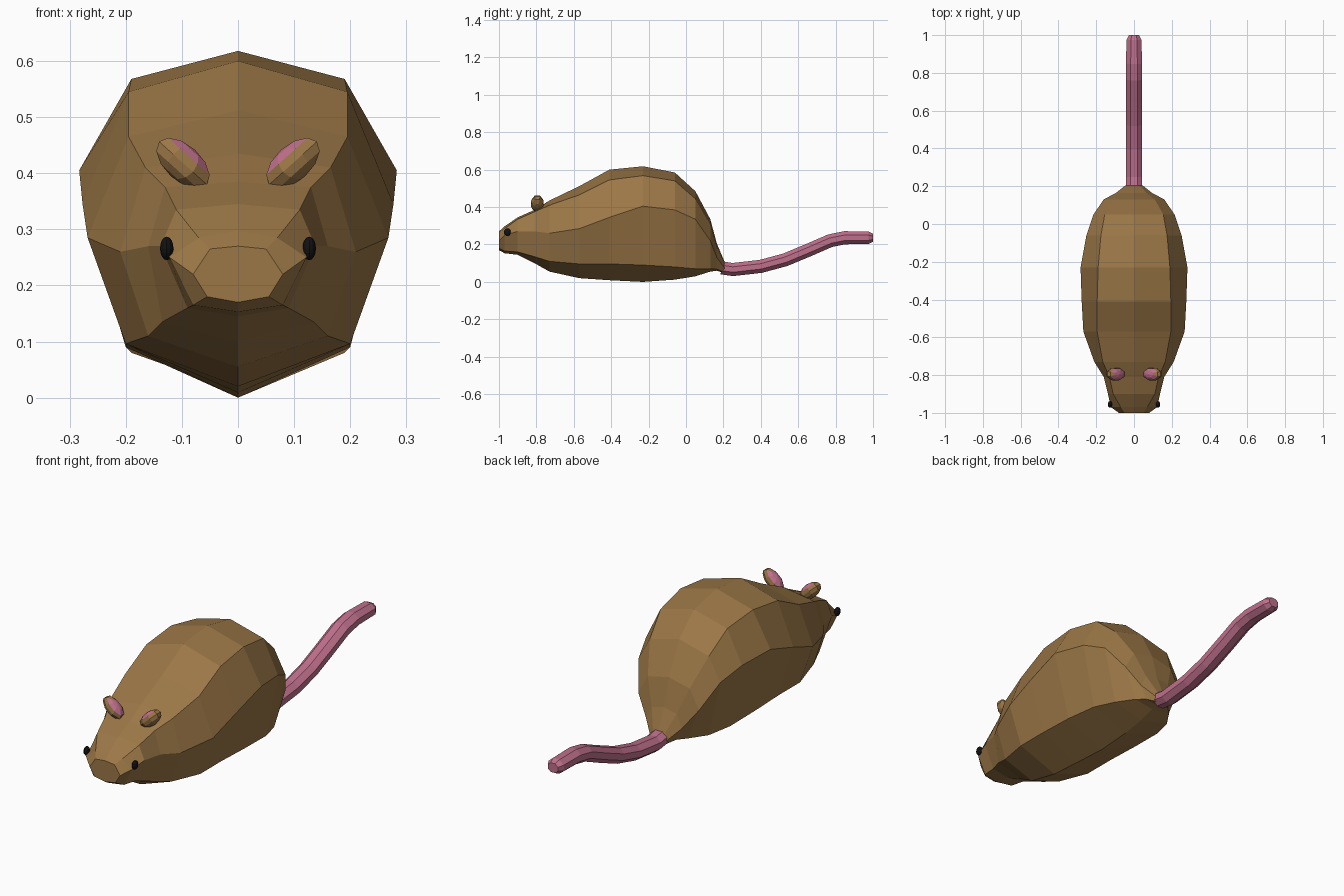
import bpy, bmesh, math
from mathutils import Vector, Matrix

if "Cube" in bpy.data.objects:
    bpy.data.objects.remove(bpy.data.objects["Cube"])


def material(name, rgb):
    m = bpy.data.materials.new(name)
    m.diffuse_color = (*rgb, 1)
    m.use_nodes = True
    m.node_tree.nodes["Principled BSDF"].inputs["Base Color"].default_value = m.diffuse_color
    return m


fur = material("brown fur", (0.33, 0.185, 0.062))
pink = material("pink skin", (0.52, 0.16, 0.26))
black = material("black", (0.006, 0.006, 0.006))


def finish(name, bm, mats):
    bmesh.ops.recalc_face_normals(bm, faces=bm.faces[:])
    me = bpy.data.meshes.new(name)
    bm.to_mesh(me)
    bm.free()
    for m in mats:
        me.materials.append(m)
    ob = bpy.data.objects.new(name, me)
    bpy.context.collection.objects.link(ob)
    return ob


def loft(name, rings, mat):
    """Skin closed rings of points and cap both ends."""
    bm = bmesh.new()
    vs = [[bm.verts.new(p) for p in r] for r in rings]
    n = len(vs[0])
    for a, b in zip(vs, vs[1:]):
        for i in range(n):
            j = (i + 1) % n
            bm.faces.new((a[i], a[j], b[j], b[i]))
    bm.faces.new(vs[0])
    bm.faces.new(vs[-1][::-1])
    return finish(name, bm, [mat])


# Body: y, bottom z, lower (x, z), side (x, z), upper (x, z), top z
sections = [
    (-1.00, .17, .055, .18, .080, .22, .05, .265, .270),
    (-0.97, .153, .08, .165, .122, .25, .07, .285, .297),
    (-0.90, .145, .09, .16, .138, .27, .11, .335, .345),
    (-0.81, .10, .135, .135, .160, .27, .13, .375, .385),
    (-0.73, .055, .16, .11, .210, .26, .165, .41, .435),
    (-0.57, .02, .20, .096, .268, .285, .195, .465, .512),
    (-0.41, .009, .20, .096, .277, .345, .195, .545, .600),
    (-0.23, .0, .20, .09, .283, .405, .19, .568, .618),
    (-0.06, .012, .19, .08, .252, .385, .175, .54, .585),
    (0.05, .03, .155, .07, .215, .335, .155, .445, .485),
    (0.13, .055, .10, .07, .160, .22, .11, .31, .335),
    (0.165, .06, .065, .068, .095, .13, .065, .19, .205),
    (0.205, .045, .03, .05, .045, .075, .03, .10, .110),
]
rings = []
for y, zb, xl, zl, xm, zm, xu, zu, zt in sections:
    rings.append([(0, y, zb), (xl, y, zl), (xm, y, zm), (xu, y, zu), (0, y, zt),
                  (-xu, y, zu), (-xm, y, zm), (-xl, y, zl)])
loft("body", rings, fur)

# Tail: octagonal tube following an S path (y, z, radius)
path = [(.19, .075, .038), (.25, .066, .038), (.40, .083, .038), (.53, .118, .038),
        (.66, .172, .038), (.77, .220, .038), (.85, .236, .038), (.975, .236, .036), (1.0, .236, .024)]
rings = []
for i, (y, z, r) in enumerate(path):
    a, b = path[max(i - 1, 0)], path[min(i + 1, len(path) - 1)]
    d = Vector((0, b[0] - a[0], b[1] - a[1])).normalized()
    up = Vector((0, -d.z, d.y))
    ring = []
    for k in range(8):
        t = math.tau * (k + .5) / 8
        ring.append(Vector((1.2 * r * math.cos(t), y, z)) + up * r * math.sin(t))
    rings.append(ring)
loft("tail", rings, pink)

# Ears and eyes on both sides
for side, s in (("right", 1), ("left", -1)):
    # Ear: flattened ball leaning outward, pink patch on the inner upper face
    bm = bmesh.new()
    bmesh.ops.create_uvsphere(bm, u_segments=8, v_segments=6, radius=1,
                              matrix=Matrix.Rotation(math.radians(22.5), 4, 'Z'))
    for f in bm.faces:
        c = f.calc_center_median()
        if c.z > .55 and c.x * s < .45 and abs(c.y) < .75:
            f.material_index = 1
    place = (Matrix.Translation((.098 * s, -.795, .418)) @
             Matrix.Rotation(-s * math.radians(42), 4, 'Y') @
             Matrix.Diagonal((.062, .036, .032, 1)))
    bmesh.ops.transform(bm, matrix=place, verts=bm.verts[:])
    finish(side + "_ear", bm, [fur, pink])

    # Eye: small black bead
    bm = bmesh.new()
    bmesh.ops.create_uvsphere(bm, u_segments=12, v_segments=8, radius=1,
                              matrix=Matrix.Translation((.127 * s, -.955, .266)) @
                              Matrix.Diagonal((.012, .018, .021, 1)))
    finish(side + "_eye", bm, [black])
